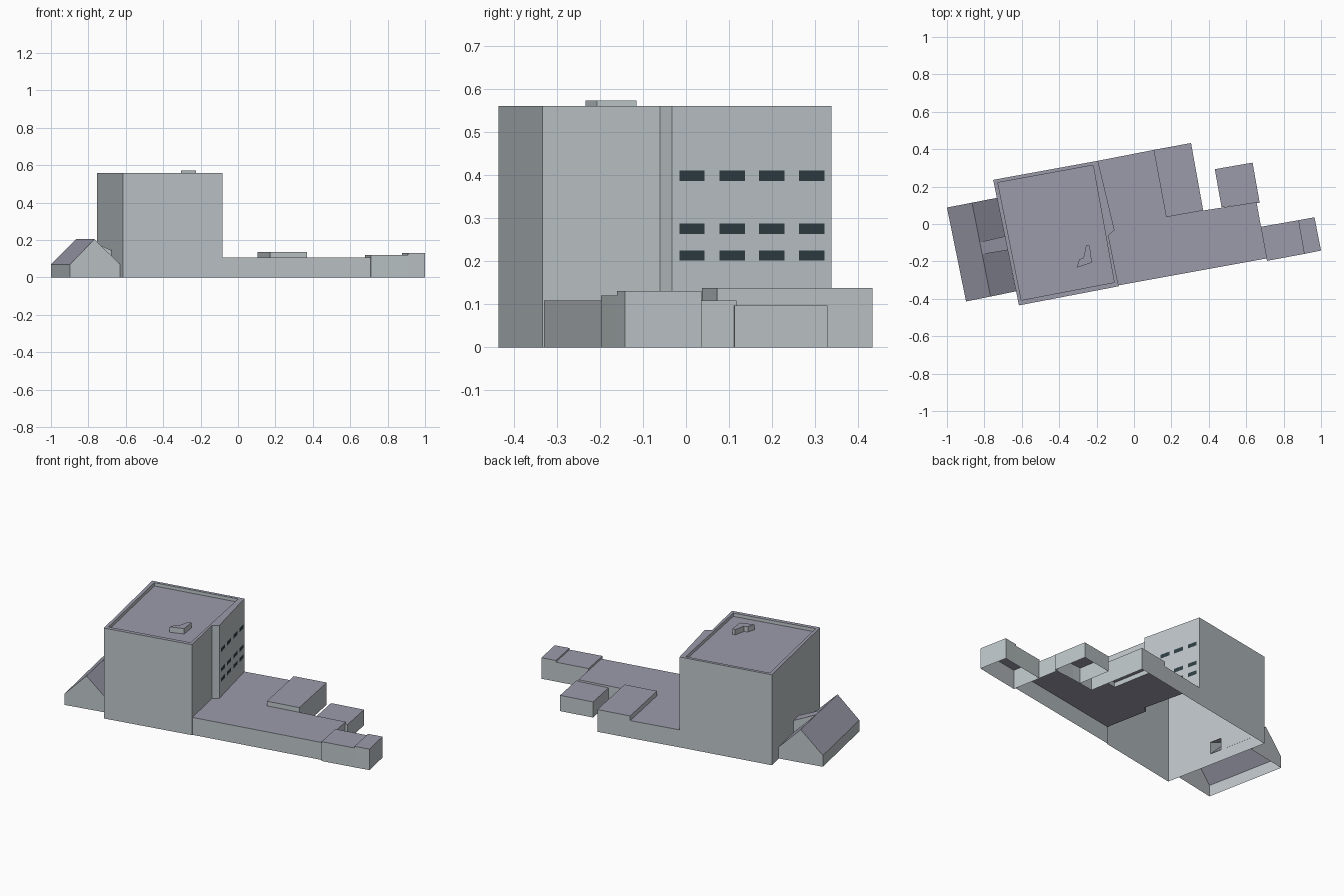
import bpy, bmesh
from mathutils import Vector

if "Cube" in bpy.data.objects:
    bpy.data.objects.remove(bpy.data.objects["Cube"])


def material(name, color):
    mat = bpy.data.materials.new(name)
    mat.diffuse_color = (*color, 1)
    mat.use_nodes = True
    mat.node_tree.nodes["Principled BSDF"].inputs["Base Color"].default_value = mat.diffuse_color
    return mat


WALL = material("wall_grey", (0.52, 0.57, 0.59))
SLATE = material("roof_slate", (0.33, 0.33, 0.41))
GLASS = material("window_glass", (0.027, 0.047, 0.056))


def make(name, faces, side=WALL):
    """Mesh from faces given as lists of 3D points; upward faces get the roof colour."""
    bm = bmesh.new()
    for f in faces:
        bm.faces.new([bm.verts.new(p) for p in f])
    bmesh.ops.remove_doubles(bm, verts=bm.verts, dist=0.0005)
    bm.normal_update()
    for f in bm.faces:
        f.material_index = int(f.normal.z > 0.2)
    me = bpy.data.meshes.new(name)
    me.materials.append(side)
    me.materials.append(SLATE)
    bm.to_mesh(me)
    bm.free()
    ob = bpy.data.objects.new(name, me)
    bpy.context.collection.objects.link(ob)
    return ob


def wall(p, q, z0, z1):
    return [(*p, z0), (*q, z0), (*q, z1), (*p, z1)]


def flat(pts, z):
    return [(*p, z) for p in pts]


def shell(name, pts, top, base=0.0, low={}):
    """Open-bottomed block; low gives a higher wall foot, or None for no wall, per edge."""
    faces = [flat(pts, top)]
    for i, p in enumerate(pts):
        z0 = low.get(i, base)
        if z0 is not None:
            faces.append(wall(p, pts[(i + 1) % len(pts)], z0, top))
    return make(name, faces)


POD, TOP, ROOF = 0.108, 0.56, 0.54

# Tower outline, counter-clockwise
SW, SE, N1, N2, NE, NW = ((-0.615, -0.435), (-0.082, -0.333), (-0.137, -0.06),
                          (-0.104, -0.033), (-0.193, 0.338), (-0.753, 0.236))


def west(t):
    return tuple(Vector(NW).lerp(Vector(SW), t))


# Tower walls, with an opening in the west wall to the link roof
PC = (-0.083, -0.328)  # podium corner, set slightly back from the tower front
faces = [wall(SW, SE, 0, TOP), wall(NE, NW, 0, TOP), wall(SE, PC, 0, POD)]
faces += [wall(a, b, POD, TOP) for a, b in ((SE, N1), (N1, N2), (N2, NE))]
wa, wb = west(0.45), west(0.56)
faces += [wall(NW, wa, 0, TOP), wall(wb, SW, 0, TOP),
          wall(wa, wb, 0, 0.07), wall(wa, wb, 0.145, TOP)]
# Parapet rim, inner faces and sunken roof
inner = [(-0.602, -0.407), (-0.106, -0.312), (-0.219, 0.314), (-0.728, 0.221)]
isw, ise, ine, inw = inner
faces += [flat(f, TOP) for f in ((SW, SE, ise, isw), (SE, N1, N2, NE, ine, ise),
                                 (NE, NW, inw, ine), (NW, SW, isw, inw))]
faces += [wall(inner[(i + 1) % 4], inner[i], ROOF, TOP) for i in range(4)]
faces.append(flat(inner, ROOF))
make("tower", faces)

# Rooftop plant box
shell("roof_box", [(-0.305, -0.233), (-0.225, -0.206), (-0.237, -0.115),
                   (-0.256, -0.115), (-0.270, -0.180), (-0.293, -0.190)], 0.573, ROOF)

# Windows on the east wall
a, b = Vector(N2), Vector(NE)
out = Vector((b.y - a.y, a.x - b.x)).normalized() * 0.002
panes = []
for y0 in (-0.016, 0.077, 0.169, 0.262):
    p, q = (a.lerp(b, (y - a.y) / (b.y - a.y)) + out for y in (y0, y0 + 0.059))
    for z0 in (0.201, 0.263, 0.386):
        panes.append(wall(p, q, z0, z0 + 0.024))
make("windows", panes, GLASS)

# Low podium
B = [(0.172, 0.037), (0.370, 0.072), (0.305, 0.433), (0.105, 0.396)]
shell("podium", [PC, (0.710, -0.184), (0.655, 0.117), B[1], B[0], B[3], NE, N2, N1],
      POD, low={3: None, 4: None, 6: None, 7: None, 8: None})

# Raised hall, standing partly on the podium
shell("raised_hall", B, 0.137, low={0: POD, 3: POD})

# Rear annex
shell("rear_annex", [(0.468, 0.090), (0.672, 0.113), (0.634, 0.328), (0.432, 0.293)], 0.097)

# East wing in two heights
e0, e1, e2 = (0.711, -0.197), (0.910, -0.160), (1.0, -0.142)
f0, f1, f2 = (0.678, -0.015), (0.878, 0.020), (0.965, 0.036)
shell("east_wing_low", [e0, e1, f1, f0], 0.12, low={1: None})
shell("east_wing_high", [e1, e2, f2, f1], 0.13, low={3: 0.12})

# Gabled house: south and north profiles from west eave over ridge to east eave
EAVE, RIDGE = 0.07, 0.205
sw, sr, se = (-0.898, -0.414), (-0.767, -0.388), (-0.631, -0.360)
nw, nr, ne = (-1.0, 0.088), (-0.866, 0.114), (-0.732, 0.140)
make("gabled_house", [
    wall(nw, sw, 0, EAVE),
    [(*sw, 0), (*se, 0), (*se, EAVE), (*sr, RIDGE), (*sw, EAVE)],
    [(*ne, 0), (*nw, 0), (*nw, EAVE), (*nr, RIDGE), (*ne, EAVE)],
    [(*nw, EAVE), (*sw, EAVE), (*sr, RIDGE), (*nr, RIDGE)],
    [(*sr, RIDGE), (*se, EAVE), (*ne, EAVE), (*nr, RIDGE)],
])

# Link roof from the ridge to the tower
ra, rb = (tuple(Vector(nr).lerp(Vector(sr), t)) for t in (0.42, 0.55))
make("link_roof", [
    [(*ra, RIDGE), (*rb, RIDGE), (*wb, 0.145), (*wa, 0.145)],
    [(*rb, RIDGE), (*wb, EAVE), (*wb, 0.145)],
    [(*ra, RIDGE), (*wa, 0.145), (*wa, EAVE)],
])
